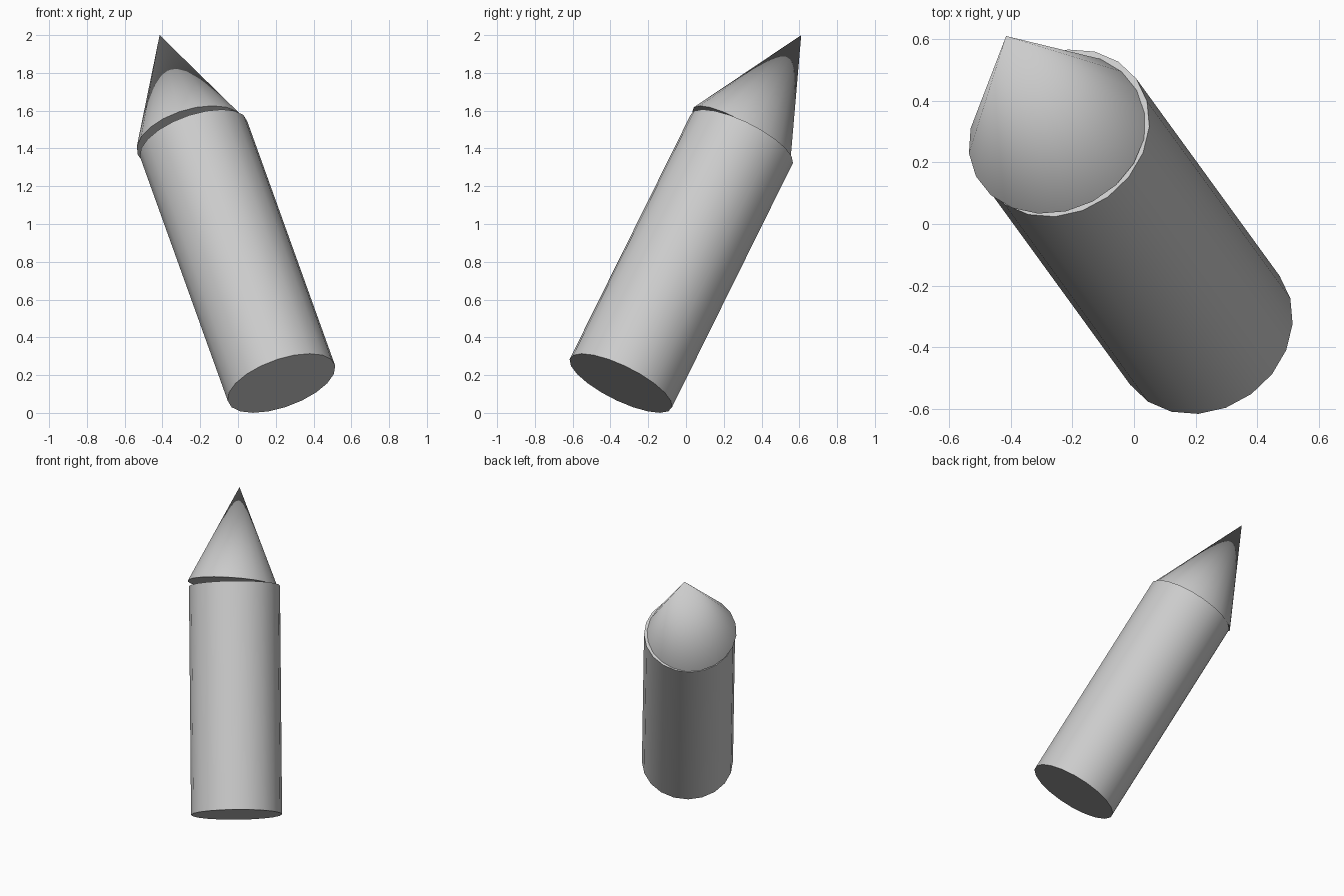
import bpy, bmesh, math
from mathutils import Vector

if "Cube" in bpy.data.objects:
    bpy.data.objects.remove(bpy.data.objects["Cube"])

BOTTOM = Vector((0.23, -0.345, 0.157))
TOP = Vector((-0.235, 0.295, 1.45))
CONE_BASE = Vector((-0.249, 0.293, 1.461))
TIP = Vector((-0.415, 0.61, 2.0))
SIDES = 20


def lathe(name, profile, start, direction, sides=SIDES, inward=False):
    """Spin a (radius, height) profile around an axis leaving start."""
    bm = bmesh.new()
    verts = [bm.verts.new((r, 0, h)) for r, h in profile]
    edges = [bm.edges.new(pair) for pair in zip(verts, verts[1:])]
    bmesh.ops.spin(bm, geom=verts + edges, axis=(0, 0, 1), cent=(0, 0, 0),
                   angle=math.tau, steps=sides, use_merge=True)
    bmesh.ops.remove_doubles(bm, verts=bm.verts, dist=0.0005)
    bmesh.ops.recalc_face_normals(bm, faces=bm.faces)
    if inward:
        bmesh.ops.reverse_faces(bm, faces=bm.faces)
    mesh = bpy.data.meshes.new(name)
    bm.to_mesh(mesh)
    bm.free()
    mesh.shade_smooth()
    mesh.set_sharp_from_angle(angle=math.radians(35))
    obj = bpy.data.objects.new(name, mesh)
    bpy.context.collection.objects.link(obj)
    obj.location = start
    obj.rotation_euler = direction.to_track_quat('Z', 'Y').to_euler()
    return obj


# Leaning cylindrical body
axis = TOP - BOTTOM
lathe("body", [(0, 0), (0.3, 0), (0.3, axis.length), (0, axis.length)], BOTTOM, axis)

# Pointed shell, faces turned inward so the core shows through
cone_axis = TIP - CONE_BASE
lathe("tip_shell", [(0, 0), (0.298, 0), (0, cone_axis.length)],
      CONE_BASE, cone_axis, inward=True)


# Rounded core inside the shell: big ball below, small ball above
def arc(radius, height, a0, a1, steps):
    angles = [math.radians(a0 + (a1 - a0) * i / steps) for i in range(steps + 1)]
    return [(max(0, radius * math.cos(a)), height + radius * math.sin(a)) for a in angles]


core = arc(0.16, 0.25, -90, 24.5, 10) + arc(0.083, 0.43, 24.5, 90, 6)
lathe("core", core, CONE_BASE, cone_axis, sides=24)
